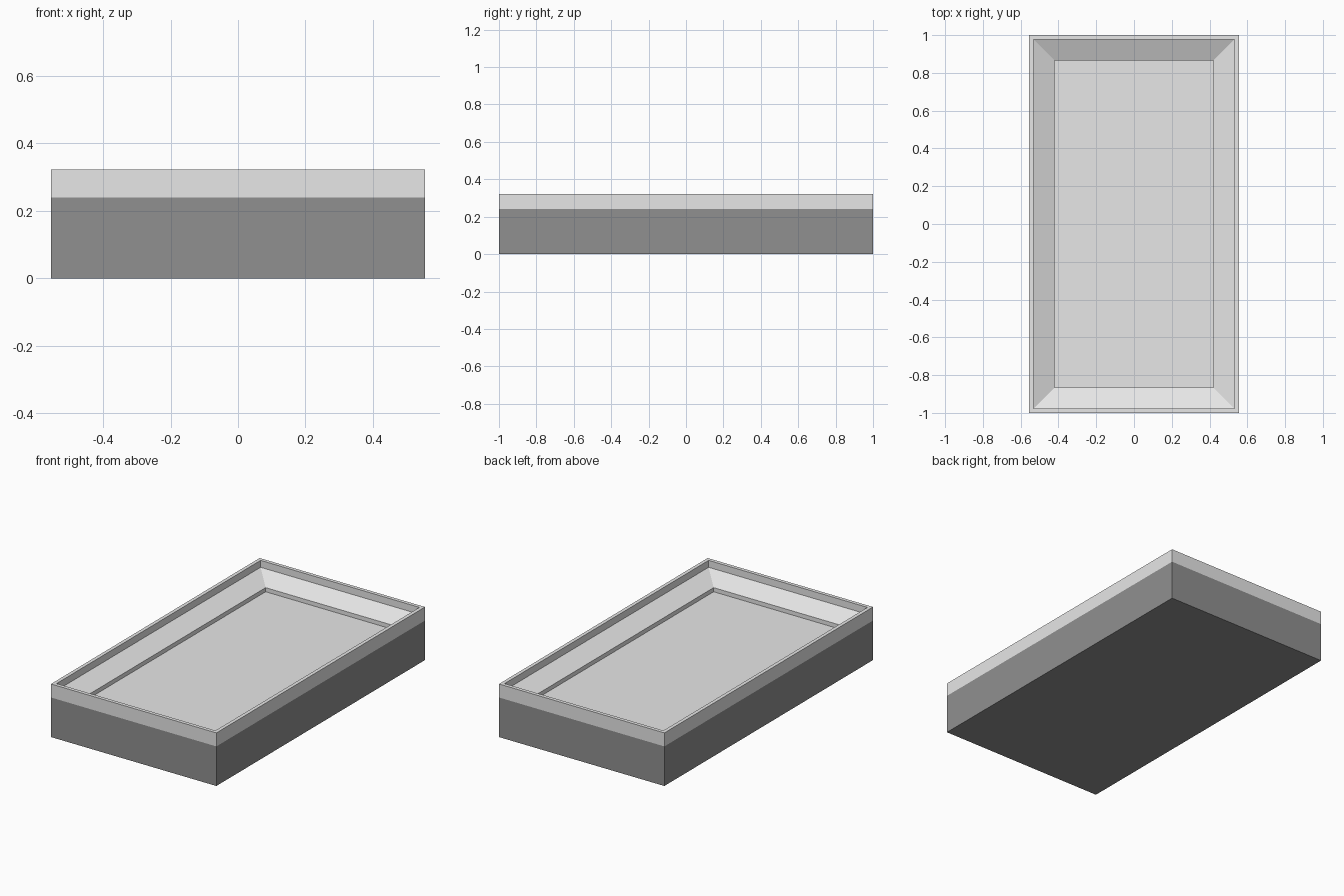
import bpy, bmesh

cube = bpy.data.objects.get("Cube")
if cube:
    bpy.data.objects.remove(cube, do_unlink=True)

HALF_X, HALF_Y = 0.555, 1.0
SPLIT = 0.24


def make_material(name, value):
    mat = bpy.data.materials.new(name)
    mat.use_nodes = True
    colour = (value, value, value, 1.0)
    mat.diffuse_color = colour
    mat.node_tree.nodes["Principled BSDF"].inputs["Base Color"].default_value = colour
    return mat


def add_rings(name, profile, mat, close_start=False, close_end=False):
    """Skin rectangular rings given as (inset from the outer edge, height)."""
    bm = bmesh.new()
    rings = []
    for inset, z in profile:
        x, y = HALF_X - inset, HALF_Y - inset
        rings.append([bm.verts.new((sx * x, sy * y, z))
                      for sx, sy in ((-1, -1), (1, -1), (1, 1), (-1, 1))])
    for low, high in zip(rings, rings[1:]):
        for i in range(4):
            j = (i + 1) % 4
            bm.faces.new((low[i], low[j], high[j], high[i]))
    if close_start:
        bm.faces.new(rings[0][::-1])
    if close_end:
        bm.faces.new(rings[-1])
    mesh = bpy.data.meshes.new(name)
    bm.to_mesh(mesh)
    bm.free()
    mesh.materials.append(mat)
    obj = bpy.data.objects.new(name, mesh)
    bpy.context.collection.objects.link(obj)
    return obj


light = make_material("light_grey", 0.8)
dark = make_material("dark_grey", 0.28)

# Closed lower box
add_rings("tray_base", [(0, 0), (0, SPLIT)], dark, close_start=True)

# Upper band, rim, inner wall, sloped border, step and floor
add_rings("tray_top", [(0, SPLIT), (0, 0.322), (0.022, 0.322), (0.022, 0.28),
                       (0.135, 0.23), (0.135, 0.205)], light, close_end=True)
